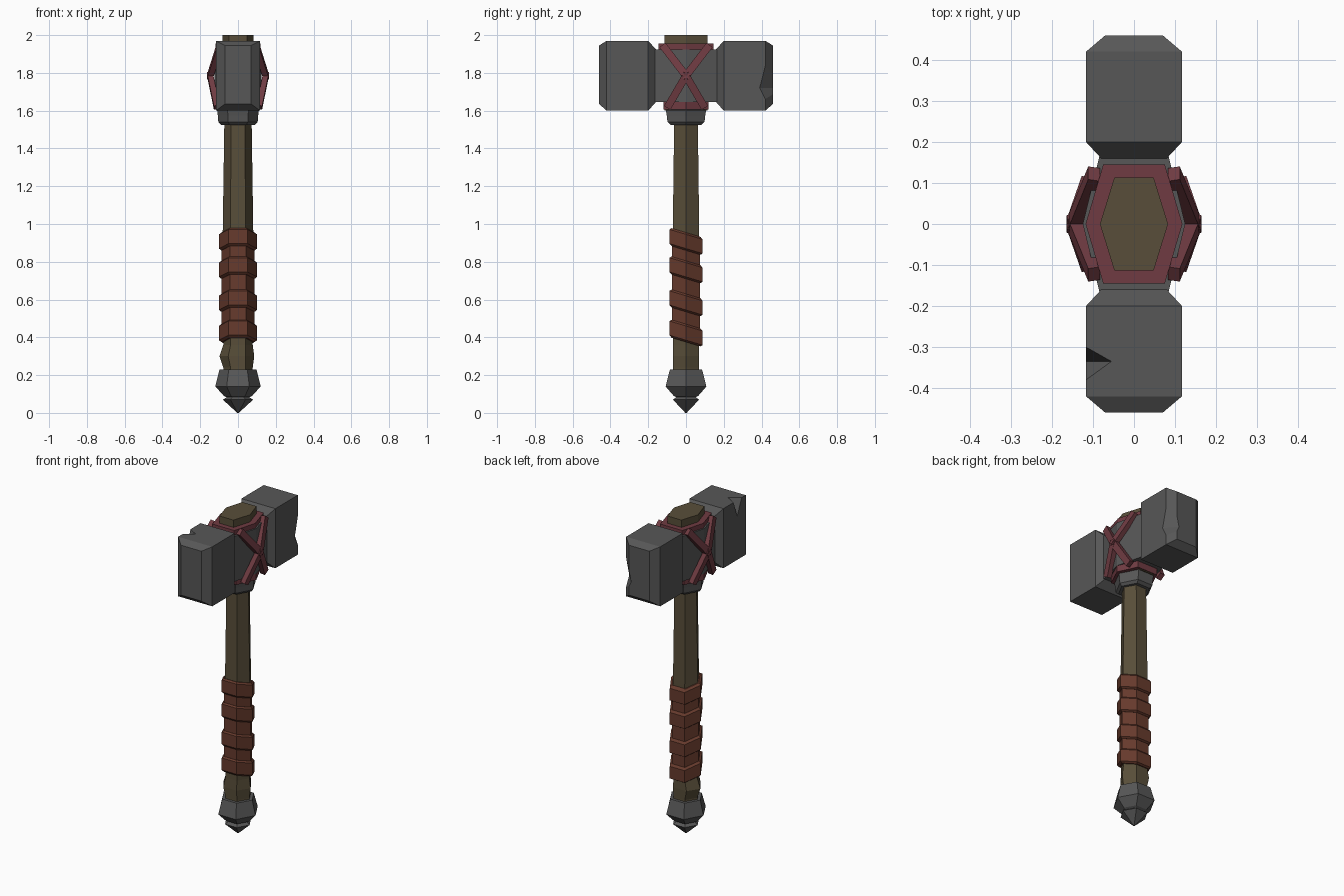
import bpy, bmesh
from mathutils import Vector, Matrix

if "Cube" in bpy.data.objects:
    bpy.data.objects.remove(bpy.data.objects["Cube"])


def material(name, rgb):
    m = bpy.data.materials.new(name)
    m.diffuse_color = (*rgb, 1)
    m.use_nodes = True
    m.node_tree.nodes["Principled BSDF"].inputs["Base Color"].default_value = m.diffuse_color
    return m


STONE = material("grey_stone", (0.095, 0.095, 0.095))
WOOD = material("brown_wood", (0.098, 0.076, 0.041))
LEATHER = material("rust_leather", (0.135, 0.043, 0.026))
STRAP = material("red_strap", (0.16, 0.044, 0.054))


def finish(name, bm, mat):
    bmesh.ops.recalc_face_normals(bm, faces=bm.faces)
    me = bpy.data.meshes.new(name)
    bm.to_mesh(me)
    bm.free()
    me.materials.append(mat)
    ob = bpy.data.objects.new(name, me)
    bpy.context.collection.objects.link(ob)
    return ob


def loft(name, sections, mat, loop=False):
    """Skin a row of equal-sized sections; loop joins last to first, else capped."""
    bm = bmesh.new()
    rows = [[bm.verts.new(p) for p in s] for s in sections]
    n = len(rows[0])
    pairs = list(zip(rows, rows[1:])) + ([(rows[-1], rows[0])] if loop else [])
    for a, b in pairs:
        for i in range(n):
            j = (i + 1) % n
            bm.faces.new((a[i], a[j], b[j], b[i]))
    if not loop:
        bm.faces.new(rows[0])
        bm.faces.new(rows[-1])
    return finish(name, bm, mat)


def hexa(z, rx, ry=None, flat=None, dx=0, tilt=0):
    """Hexagon with corners on the x axis; tilt slopes it along y."""
    ry = rx * 0.866 if ry is None else ry
    f = rx / 2 if flat is None else flat
    pts = [(rx, 0), (f, ry), (-f, ry), (-rx, 0), (-f, -ry), (f, -ry)]
    return [(x + dx, y, z + tilt * y) for x, y in pts]


# Shaft with a knobbly lower end
loft("shaft", [hexa(0.20, 0.078), hexa(0.24, 0.078), hexa(0.30, 0.092, 0.07, dx=-0.006),
               hexa(0.36, 0.078), hexa(0.95, 0.081), hexa(1.56, 0.072)], WOOD)
loft("shaft_top", [hexa(1.6, 0.083, 0.113, 0.048), hexa(2.0, 0.083, 0.113, 0.048)], WOOD)

# Pommel and collar
loft("pommel", [hexa(0, 0.004), hexa(0.07, 0.08), hexa(0.083, 0.06), hexa(0.09, 0.075),
                hexa(0.14, 0.12, 0.108), hexa(0.23, 0.098)], STONE)
loft("collar", [hexa(1.525, 0.09, 0.082), hexa(1.54, 0.104, 0.098), hexa(1.575, 0.107, 0.102),
                hexa(1.60, 0.11, 0.106), hexa(1.61, 0.095, 0.09)], STONE)

# Leather grip: sleeve and four slanted bands
T = -0.3
loft("grip_sleeve", [hexa(0.39, 0.087, tilt=T), hexa(0.93, 0.087, tilt=T)], LEATHER)
for k, z in enumerate((0.425, 0.585, 0.76, 0.91)):
    loft(f"grip_band_{k + 1}", [hexa(z - 0.05, 0.088, tilt=T), hexa(z - 0.04, 0.101, tilt=T),
                                hexa(z + 0.035, 0.101, tilt=T), hexa(z + 0.045, 0.088, tilt=T)],
         LEATHER)


# Hammer head: bulging core and two chamfered blocks
def rect(y, x, z0, z1):
    return [(-x, y, z0), (x, y, z0), (x, y, z1), (-x, y, z1)]


loft("head_core", [rect(-0.17, 0.083, 1.645, 1.925), rect(0, 0.125, 1.645, 1.925),
                   rect(0.17, 0.083, 1.645, 1.925)], STONE)


def block(name, s):
    return loft(name, [rect(0.16 * s, 0.08, 1.645, 1.925), rect(0.2 * s, 0.117, 1.60, 1.97),
                       rect(0.42 * s, 0.117, 1.60, 1.97), rect(0.46 * s, 0.07, 1.635, 1.945)],
                STONE)


def chip(ob, a, b, t, s):
    """Cut a wedge whose valley runs from t to s and whose mouth is a-b."""
    a, b, t, s = map(Vector, (a, b, t, s))
    m = (t + s) / 2
    bm = bmesh.new()
    v = [bm.verts.new(m + (p - m) * 1.8) for p in (a, b, t, s)]
    for f in ((0, 1, 2), (0, 1, 3), (0, 2, 3), (1, 2, 3)):
        bm.faces.new([v[i] for i in f])
    cutter = finish("chip_cutter", bm, STONE)
    cutter.hide_render = True
    mod = ob.modifiers.new("chip", 'BOOLEAN')
    mod.operation = 'DIFFERENCE'
    mod.solver = 'EXACT'
    mod.object = cutter
    bpy.context.view_layer.objects.active = ob
    bpy.ops.object.modifier_apply(modifier=mod.name)
    bpy.data.objects.remove(cutter)


front = block("head_block_front", -1)
chip(front, (-0.117, -0.30, 1.97), (-0.117, -0.38, 1.97),
     (-0.055, -0.335, 1.97), (-0.117, -0.335, 1.87))
back = block("head_block_back", 1)
chip(back, (0.1, 0.445, 1.86), (0.1, 0.445, 1.65), (0.117, 0.39, 1.72), (0.055, 0.46, 1.72))


# Red binding: a ring above and below the core
def ring(name, z0, z1, outer, inner):
    loft(name, [hexa(z0, *outer), hexa(z1, *outer), hexa(z1, *inner), hexa(z0, *inner)],
         STRAP, loop=True)


ring("binding_ring_top", 1.92, 1.955, (0.118, 0.145, 0.075), (0.08, 0.11, 0.045))
ring("binding_ring_bottom", 1.605, 1.645, (0.125, 0.118, 0.07), (0.07, 0.08, 0.04))


# Crossed straps on both sides
def strap(name, p, q):
    p, q = Vector(p), Vector(q)
    d = (q - p).normalized()
    out = Vector((p.x, 0, 0)).normalized()
    side = d.cross(out).normalized()
    out = side.cross(d)
    rot = Matrix((d, side, out)).transposed().to_4x4()
    bm = bmesh.new()
    bmesh.ops.create_cube(bm, size=1, matrix=Matrix.Translation((p + q) / 2) @ rot
                          @ Matrix.Diagonal(((q - p).length + 0.025, 0.04, 0.03, 1)))
    finish(name, bm, STRAP)


for sx, side in ((1, "right"), (-1, "left")):
    for sy, end in ((1, "back"), (-1, "front")):
        mid = (0.147 * sx, 0, 1.785)
        strap(f"strap_{side}_{end}_upper", (0.1 * sx, 0.115 * sy, 1.935), mid)
        strap(f"strap_{side}_{end}_lower", (0.115 * sx, 0.092 * sy, 1.628), mid)
